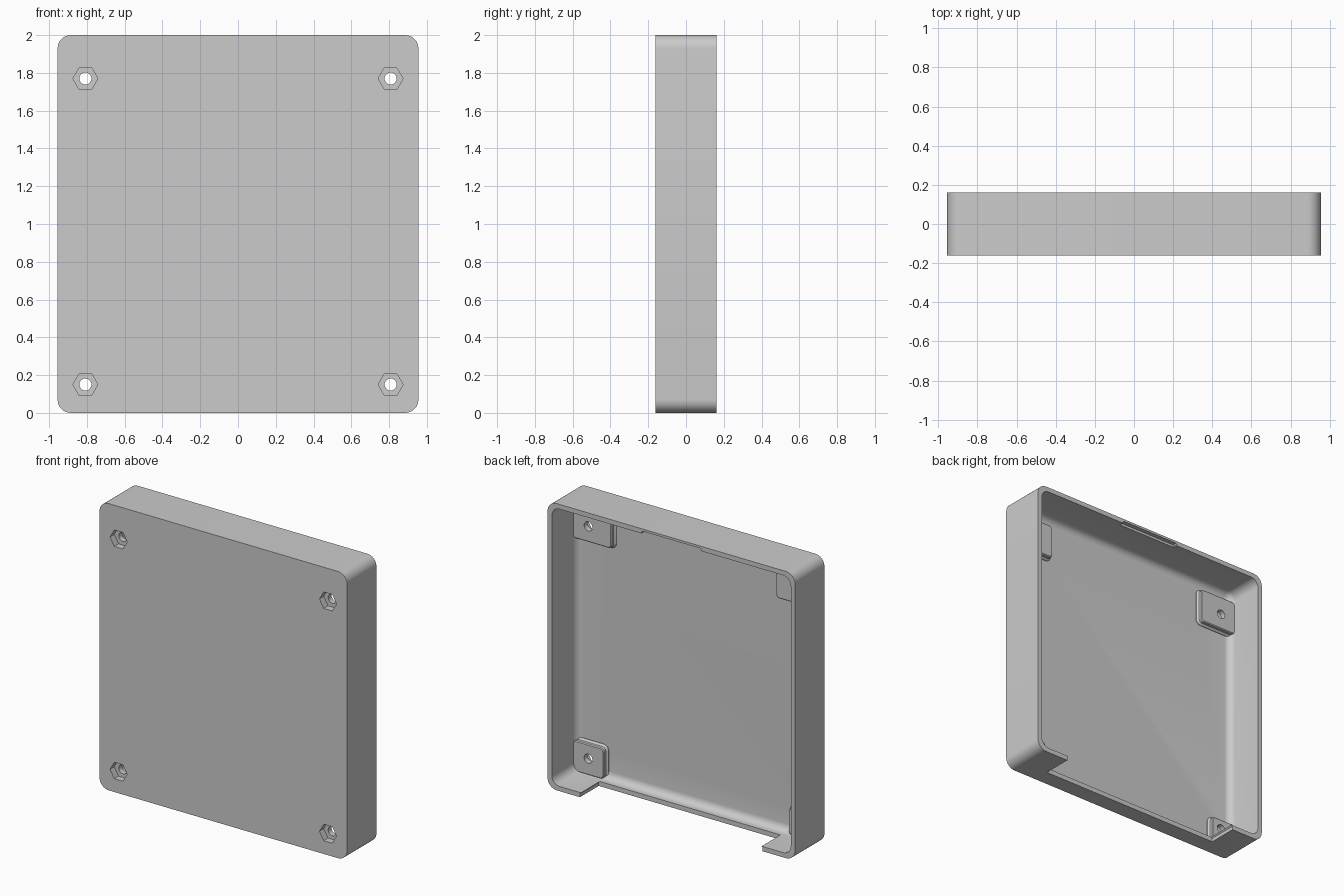
import bpy, bmesh, math

if "Cube" in bpy.data.objects:
    bpy.data.objects.remove(bpy.data.objects["Cube"], do_unlink=True)

W, H, D = 0.955, 2.0, 0.162      # half width, height, half depth
WALL, FLOOR = 0.033, -0.118      # wall thickness, inner face of the front plate
FILLET = 0.05

grey = bpy.data.materials.new("light grey plastic")
grey.use_nodes = True
colour = (0.6, 0.6, 0.6, 1)
grey.diffuse_color = colour
grey.node_tree.nodes["Principled BSDF"].inputs["Base Color"].default_value = colour


def loft(name, loops):
    """Closed solid through loops of points with equal counts."""
    bm = bmesh.new()
    rings = [[bm.verts.new(p) for p in loop] for loop in loops]
    n = len(rings[0])
    for a, b in zip(rings, rings[1:]):
        for i in range(n):
            j = (i + 1) % n
            bm.faces.new((a[i], a[j], b[j], b[i]))
    bm.faces.new(rings[0])
    bm.faces.new(rings[-1])
    bmesh.ops.recalc_face_normals(bm, faces=bm.faces)
    mesh = bpy.data.meshes.new(name)
    bm.to_mesh(mesh)
    bm.free()
    mesh.materials.append(grey)
    ob = bpy.data.objects.new(name, mesh)
    bpy.context.collection.objects.link(ob)
    return ob


def rounded_box(name, x0, x1, z0, z1, radius, layers, steps=8):
    """Rounded rectangle in x and z, with layers of (y, inset)."""
    loops = []
    for y, inset in layers:
        r = max(radius - inset, 0.01)
        k = r + inset
        centres = [(x1 - k, z1 - k), (x0 + k, z1 - k), (x0 + k, z0 + k), (x1 - k, z0 + k)]
        loop = []
        for q, (cx, cz) in enumerate(centres):
            for s in range(steps + 1):
                a = math.pi / 2 * (q + s / steps)
                loop.append((cx + r * math.cos(a), y, cz + r * math.sin(a)))
        loops.append(loop)
    return loft(name, loops)


def prism(name, x, z, radius, sides, y0, y1):
    ring = [(math.cos(2 * math.pi * i / sides) * radius + x,
             math.sin(2 * math.pi * i / sides) * radius + z) for i in range(sides)]
    return loft(name, [[(px, y, pz) for px, pz in ring] for y in (y0, y1)])


def combine(target, tool, operation):
    tool.hide_render = True
    mod = target.modifiers.new(tool.name, 'BOOLEAN')
    mod.operation, mod.object, mod.solver = operation, tool, 'EXACT'
    bpy.context.view_layer.objects.active = target
    bpy.ops.object.modifier_apply(modifier=mod.name)
    bpy.data.objects.remove(tool, do_unlink=True)


# Tray: rounded slab hollowed from the back, with a fillet around the floor
tray = rounded_box("enclosure_tray", -W, W, 0, H, 0.07, [(-D, 0), (D, 0)])
curve = []
for s in range(7):
    a = math.pi / 2 * s / 6
    curve.append((FLOOR + FILLET * (1 - math.cos(a)), FILLET * (1 - math.sin(a))))
cavity = rounded_box("cavity", WALL - W, W - WALL, WALL, H - WALL, 0.06,
                     curve + [(D + 0.1, 0)])
combine(tray, cavity, 'DIFFERENCE')

# Corner mounting pads: side, inner edge, bottom, top
pads = [(1, 0.63, 1.66, 1.9), (-1, 0.64, 1.66, 1.9),
        (1, 0.69, 0.035, 0.25), (-1, 0.735, 0.035, 0.22)]
for side, inner, low, high in pads:
    x0, x1 = sorted((side * inner, side * 0.928))
    pad = rounded_box("mounting_pad", x0, x1, low, high, 0.025,
                      [(-0.14, -0.012), (FLOOR + 0.004, -0.012), (FLOOR + 0.016, 0),
                       (-0.083, 0), (-0.077, 0.006)], 4)
    combine(tray, pad, 'UNION')

# Wide opening in the bottom wall
opening = rounded_box("bottom_opening", -0.705, 0.705, -0.1, 0.0345, 0.001,
                      [(-0.045, 0), (D + 0.1, 0)], 1)
combine(tray, opening, 'DIFFERENCE')

# Latch groove on the inside of the top rim
groove = rounded_box("latch_groove", -0.23, 0.23, H - 0.06, H - 0.016, 0.001,
                     [(D - 0.03, 0), (D + 0.1, 0)], 1)
combine(tray, groove, 'DIFFERENCE')

# Hexagonal nut pockets and screw holes
for x in (-0.808, 0.808):
    for z in (0.15, 1.77):
        combine(tray, prism("nut_pocket", x, z, 0.066, 6, -0.3, -0.115), 'DIFFERENCE')
        combine(tray, prism("screw_hole", x, z, 0.032, 24, -0.3, 0.0), 'DIFFERENCE')

bpy.ops.object.select_all(action='DESELECT')
tray.select_set(True)
bpy.context.view_layer.objects.active = tray
bpy.ops.object.shade_smooth_by_angle(angle=math.radians(30))
